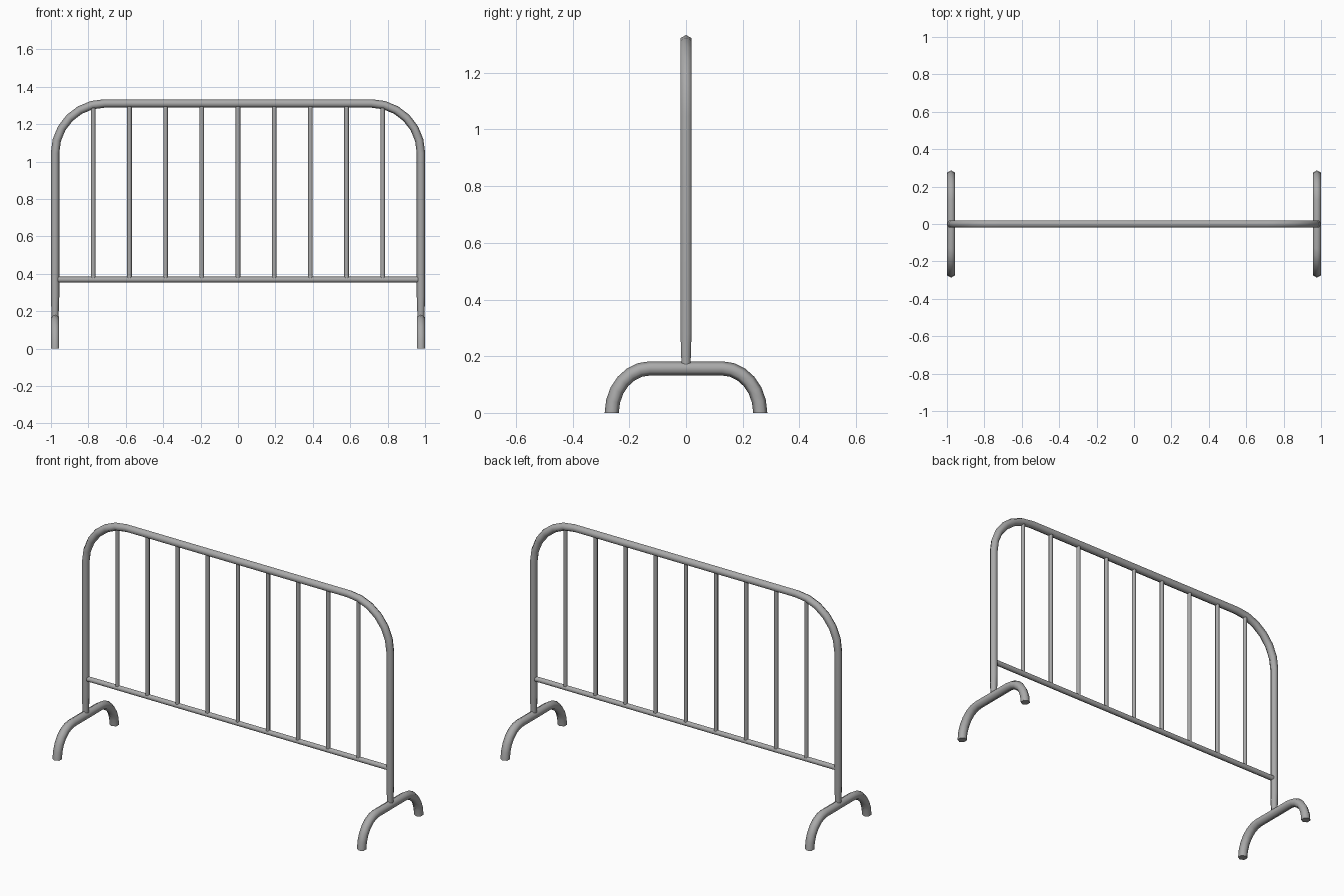
import bpy, bmesh
from math import sin, cos, pi
from mathutils import Vector

cube = bpy.data.objects.get("Cube")
if cube:
    bpy.data.objects.remove(cube, do_unlink=True)

SIDES = 6
STEPS = 6  # segments per bend

steel = bpy.data.materials.new("galvanised grey")
steel.use_nodes = True
GREY = (0.4, 0.4, 0.4, 1)
steel.diffuse_color = GREY
bsdf = steel.node_tree.nodes["Principled BSDF"]
bsdf.inputs["Base Color"].default_value = GREY
bsdf.inputs["Roughness"].default_value = 0.5


def tube(name, path, normal, radii, end_dirs=None):
    """Sweep a six-sided section along a planar path; normal is the plane's normal."""
    pts = [Vector(p) for p in path]
    normal = Vector(normal)
    if not isinstance(radii, list):
        radii = [radii] * len(pts)
    bm = bmesh.new()
    rings = []
    last = len(pts) - 1
    for i, p in enumerate(pts):
        into = (p - pts[max(i - 1, 0)]).normalized()
        out = (pts[min(i + 1, last)] - p).normalized()
        tangent = (into + out).normalized()
        if end_dirs and i in (0, last):
            tangent = Vector(end_dirs[0 if i == 0 else 1])
        side = tangent.cross(normal)
        rings.append([bm.verts.new(p + radii[i] * (side * cos(a) + normal * sin(a)))
                      for a in (2 * pi * k / SIDES for k in range(SIDES))])
    for a, b in zip(rings, rings[1:]):
        for k in range(SIDES):
            j = (k + 1) % SIDES
            bm.faces.new((a[k], a[j], b[j], b[k])).smooth = True
    bm.faces.new(rings[0])
    bm.faces.new(rings[-1])
    bmesh.ops.recalc_face_normals(bm, faces=bm.faces)
    mesh = bpy.data.meshes.new(name)
    bm.to_mesh(mesh)
    bm.free()
    mesh.materials.append(steel)
    obj = bpy.data.objects.new(name, mesh)
    bpy.context.collection.objects.link(obj)
    return obj


def bend(u, v, ru, rv):
    """Quarter bend in (u, v), rising on the -u side and levelling off."""
    return [(u - ru * cos(t), v + rv * sin(t))
            for t in (pi / 2 * k / STEPS for k in range(STEPS + 1))]


UP, DOWN = (0, 0, 1), (0, 0, -1)
POST_X, TOP_Z, FOOT_Z, RAIL_Z = 0.978, 1.311, 0.157, 0.369

# Outer frame: two posts and the top bar in one bent tube, narrowed at the feet
CORNER = 0.265
half = [(-POST_X, FOOT_Z), (-POST_X, 0.28)]
half += bend(CORNER - POST_X, TOP_Z - CORNER, CORNER, CORNER)
outline = half + [(-x, z) for x, z in reversed(half)]
radii = [0.0225] * len(outline)
radii[0] = radii[-1] = 0.018
tube("outer_frame", [(x, 0, z) for x, z in outline], (0, 1, 0), radii, (UP, DOWN))

# Lower rail
tube("lower_rail", [(-POST_X, 0, RAIL_Z), (POST_X, 0, RAIL_Z)], (0, 1, 0), 0.016)

# Upright bars
for i in range(-4, 5):
    tube(f"upright_bar_{i + 5}", [(i * 0.1935, 0, RAIL_Z), (i * 0.1935, 0, 1.3)],
         (0, 1, 0), 0.0125)

# Arched feet
arch = bend(-0.127, 0, 0.135, FOOT_Z)
arch += [(-y, z) for y, z in reversed(arch)]
for name, x in (("left_foot", POST_X), ("right_foot", -POST_X)):
    tube(name, [(x, y, z) for y, z in arch], (1, 0, 0), 0.025, (UP, DOWN))
